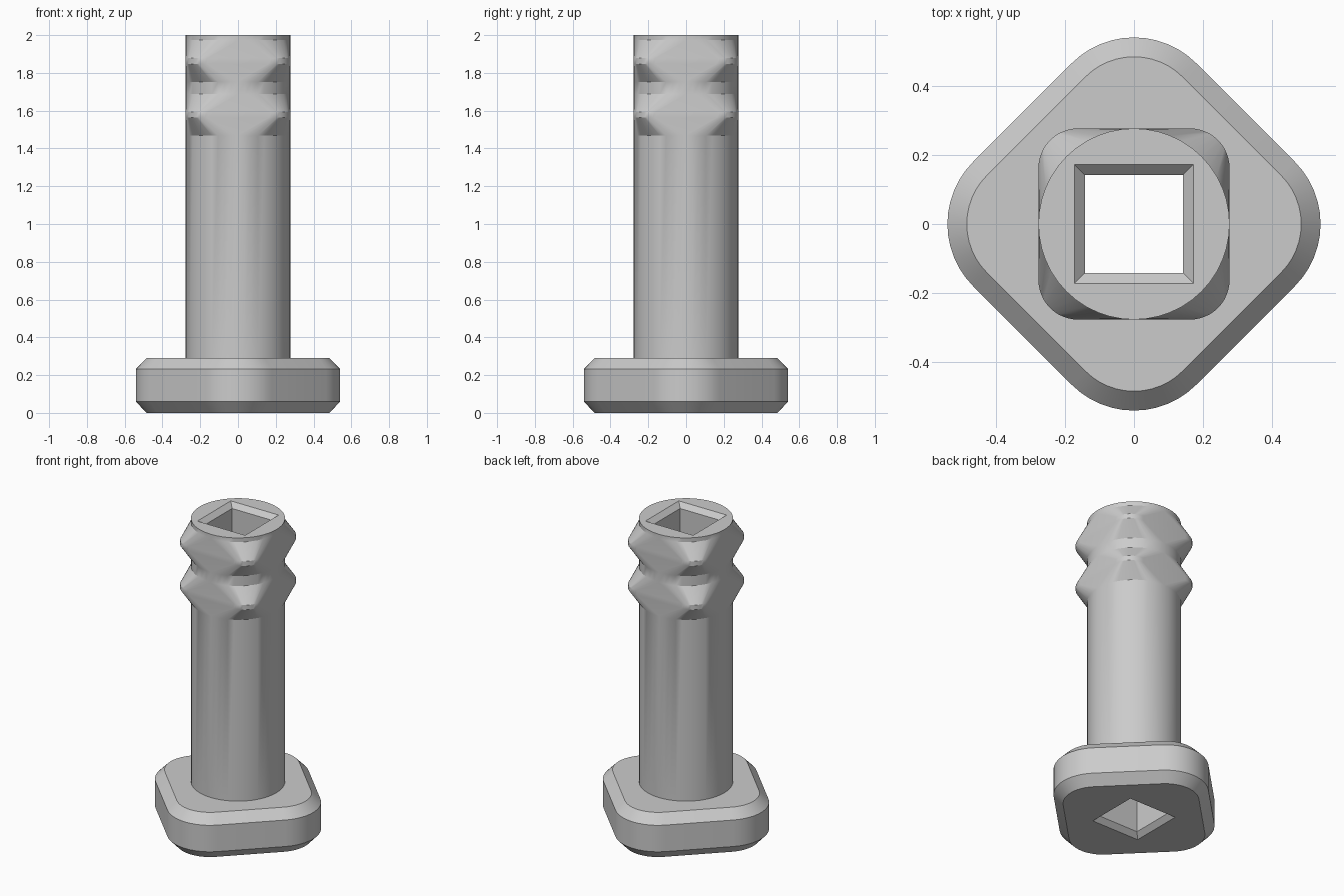
import bpy, bmesh, math

if "Cube" in bpy.data.objects:
    bpy.data.objects.remove(bpy.data.objects["Cube"])

N = 12  # segments per rounded corner
RADIUS = 0.277
BORE, MOUTH = 0.142, 0.172

gray = bpy.data.materials.new("plain gray")
gray.diffuse_color = (0.6, 0.6, 0.6, 1)
gray.use_nodes = True
gray.node_tree.nodes["Principled BSDF"].inputs["Base Color"].default_value = gray.diffuse_color


def ring(half, r, z, turn=0):
    """Rounded square; r = half gives a circle, r = 0 a sharp square."""
    pts = []
    for k in range(4):
        mid = math.radians(45 + 90 * k + turn)
        d = (half - r) * math.sqrt(2)
        for i in range(N + 1):
            a = mid + math.radians(90 * i / N - 45)
            pts.append((d * math.cos(mid) + r * math.cos(a),
                        d * math.sin(mid) + r * math.sin(a), z))
    return pts


def loft(name, rings):
    bm = bmesh.new()
    rows = [[bm.verts.new(p) for p in pts] for pts in rings]
    n = len(rows[0])
    for low, high in zip(rows, rows[1:]):
        for i in range(n):
            j = (i + 1) % n
            bm.faces.new((low[i], low[j], high[j], high[i]))
    bmesh.ops.remove_doubles(bm, verts=bm.verts, dist=1e-5)
    bmesh.ops.dissolve_degenerate(bm, edges=bm.edges, dist=1e-5)
    mesh = bpy.data.meshes.new(name)
    bm.to_mesh(mesh)
    bm.free()
    mesh.materials.append(gray)
    ob = bpy.data.objects.new(name, mesh)
    bpy.context.collection.objects.link(ob)
    bpy.ops.object.select_all(action='DESELECT')
    ob.select_set(True)
    bpy.context.view_layer.objects.active = ob
    bpy.ops.object.shade_smooth_by_angle(angle=math.radians(28))


def circle(z, turn=0):
    return ring(RADIUS, RADIUS, z, turn)


# Rounded diamond base with chamfered rims and a square mouth underneath
A, R, C = 0.457, 0.255, 0.056
loft("base", [
    ring(MOUTH, 0, 0),
    ring(A - C, R - C, 0, -45),
    ring(A, R, 0.06, -45),
    ring(A, R, 0.232, -45),
    ring(A - C, R - C, 0.29, -45),
    circle(0.29, -45),
])

# Round shaft with two square collars, then down through the square bore
column = [circle(0.29)]
for z in (1.468, 1.753):
    column += [circle(z), ring(RADIUS, 0.115, z + 0.095),
               ring(RADIUS, 0.115, z + 0.125), circle(z + 0.22)]
column += [circle(2), ring(MOUTH, 0, 2), ring(BORE, 0, 1.97),
           ring(BORE, 0, 0.03), ring(MOUTH, 0, 0)]
loft("column", column)
